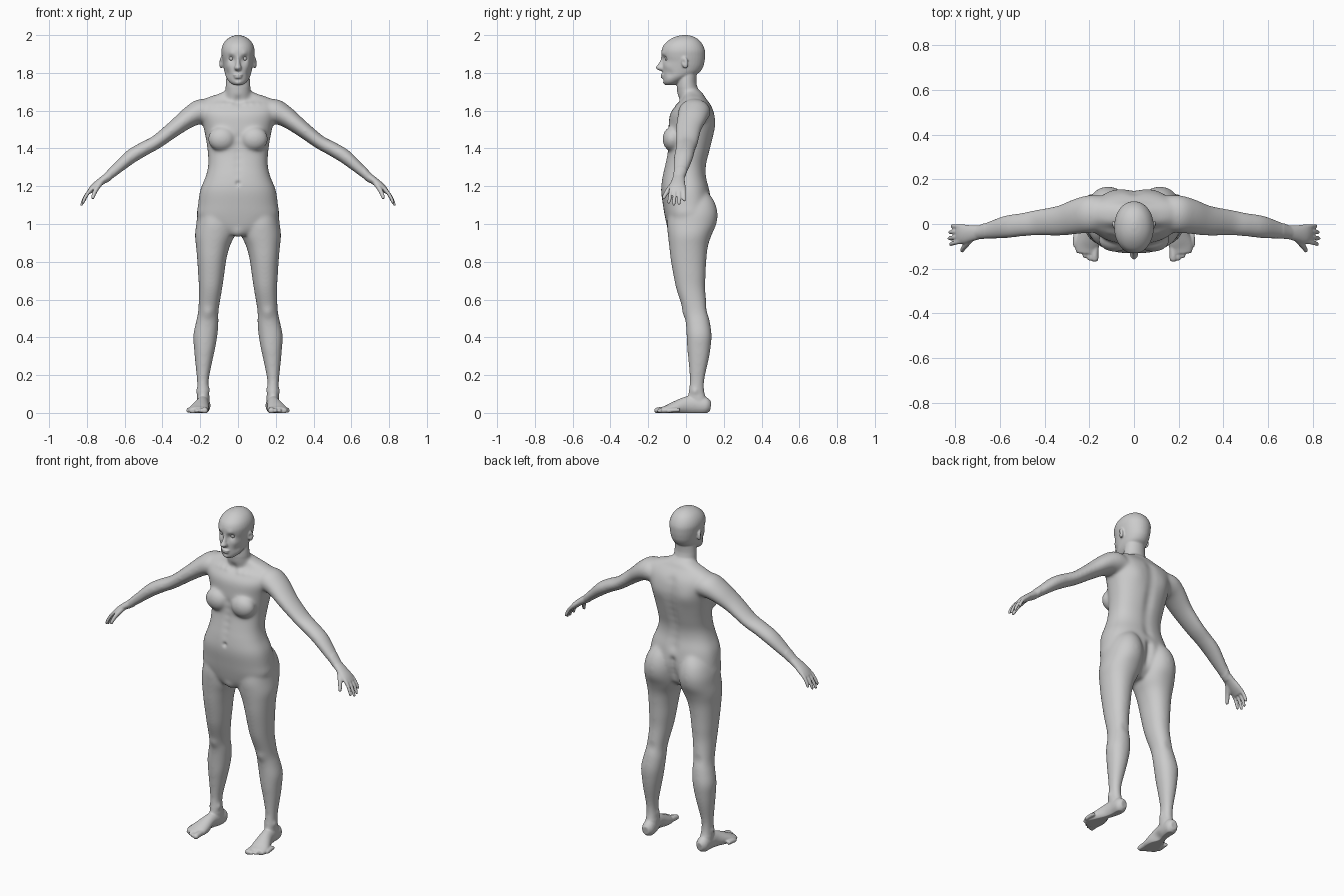
import bpy, bmesh
from math import cos, sin, pi
from mathutils import Vector, Matrix, kdtree

bm = bmesh.new()


def spline(rows, steps=4):
    """Catmull-Rom interpolation of rows of numbers."""
    out = []
    for i in range(len(rows) - 1):
        p = [Vector(rows[max(0, min(len(rows) - 1, i + k))]) for k in (-1, 0, 1, 2)]
        for s in range(steps):
            t = s / steps
            out.append(p[1] + 0.5 * t * (p[2] - p[0] + t * (2 * p[0] - 5 * p[1] + 4 * p[2] - p[3]
                       + t * (3 * (p[1] - p[2]) + p[3] - p[0]))))
    return out + [Vector(rows[-1])]


def skin(rings):
    """Closed surface through rings of points."""
    vs = [[bm.verts.new(p) for p in r] for r in rings]
    n = len(vs[0])
    for a, b in zip(vs, vs[1:]):
        for i in range(n):
            bm.faces.new((a[i], a[(i + 1) % n], b[(i + 1) % n], b[i]))
    bm.faces.new(vs[0][::-1])
    bm.faces.new(vs[-1])


def spow(v, e):
    return (1 if v >= 0 else -1) * abs(v) ** e


def stack(rows, side=1, power=2.0, n=36):
    """Horizontal rings: z, centre x, half width, front y, back y."""
    rings = []
    for z, cx, hw, yf, yb in spline(rows):
        rings.append([(side * (cx + hw * spow(cos(2 * pi * i / n), 2 / power)),
                       (yf + yb) / 2 + (yb - yf) / 2 * spow(sin(2 * pi * i / n), 2 / power), z)
                      for i in range(n)])
    skin(rings)


def tube(rows, side=1, hint=(0, 1, 0), n=24):
    """Elliptical tube: x, y, z, radius along hint, radius across."""
    rows = spline(rows)
    rings = []
    for k, r in enumerate(rows):
        a, b = rows[max(k - 1, 0)], rows[min(k + 1, len(rows) - 1)]
        t = Vector(b[:3]) - Vector(a[:3])
        t.normalize()
        u = Vector(hint) - t * t.dot(Vector(hint))
        u.normalize()
        w = t.cross(u)
        pts = [Vector(r[:3]) + u * r[3] * cos(2 * pi * i / n) + w * r[4] * sin(2 * pi * i / n)
               for i in range(n)]
        rings.append([(side * p.x, p.y, p.z) for p in pts])
    skin(rings)


def blob(c, s, rx=0.0, rz=0.0):
    m = (Matrix.Translation(c) @ Matrix.Rotation(rz, 4, 'Z') @ Matrix.Rotation(rx, 4, 'X')
         @ Matrix.Diagonal((*s, 1)))
    bmesh.ops.create_uvsphere(bm, u_segments=24, v_segments=16, radius=1, matrix=m)


# torso
stack([(.94, 0, .07, -.08, .06), (.98, 0, .16, -.098, .10), (1.04, 0, .215, -.112, .125),
       (1.10, 0, .212, -.122, .135), (1.18, 0, .20, -.132, .125), (1.25, 0, .172, -.125, .108),
       (1.31, 0, .158, -.112, .108), (1.38, 0, .16, -.098, .125), (1.45, 0, .17, -.095, .142),
       (1.52, 0, .185, -.092, .153), (1.58, 0, .205, -.085, .15), (1.62, 0, .212, -.06, .138),
       (1.65, 0, .20, -.03, .118), (1.672, 0, .155, -.015, .10), (1.69, 0, .10, -.015, .09),
       (1.71, 0, .06, -.01, .07)], power=2.4)
blob((0, -.065, .975), (.045, .035, .045))

# neck
stack([(1.62, 0, .08, -.03, .11), (1.67, 0, .073, -.042, .09), (1.70, 0, .067, -.048, .07),
       (1.75, 0, .064, -.048, .055), (1.82, 0, .058, -.04, .06)])

# head
stack([(1.735, 0, .022, -.108, -.06), (1.75, 0, .044, -.119, -.03), (1.775, 0, .062, -.122, .02),
       (1.80, 0, .07, -.124, .068), (1.83, 0, .076, -.124, .09), (1.86, 0, .081, -.122, .098),
       (1.89, 0, .086, -.129, .101), (1.92, 0, .088, -.129, .10), (1.95, 0, .08, -.116, .088),
       (1.975, 0, .062, -.088, .068), (1.992, 0, .036, -.055, .04), (2.0, 0, .01, -.02, .01)], power=2.1)

# nose and lips
stack([(1.897, 0, .010, -.131, -.1), (1.87, 0, .010, -.135, -.1), (1.845, 0, .013, -.149, -.1),
       (1.828, 0, .019, -.160, -.1), (1.816, 0, .016, -.150, -.1), (1.811, 0, .008, -.135, -.1)], n=24)
blob((0, -.119, 1.789), (.026, .017, .007))
blob((0, -.118, 1.776), (.022, .017, .007))

for s in (1, -1):
    # breast and ear
    blob((s * .085, -.072, 1.45), (.074, .053, .066))
    blob((s * .088, -.006, 1.855), (.010, .019, .032), rx=.2, rz=s * -.35)
    # leg
    stack([(.04, .183, .035, .02, .122), (.10, .184, .032, .012, .10), (.17, .186, .031, .02, .097),
           (.28, .181, .047, .012, .12), (.34, .177, .056, .006, .13), (.41, .173, .064, .003, .136),
           (.48, .163, .06, -.002, .127), (.54, .157, .054, -.014, .115), (.65, .146, .061, -.05, .102),
           (.73, .142, .069, -.067, .104), (.81, .139, .077, -.081, .108), (.88, .133, .089, -.089, .116),
           (.94, .123, .105, -.096, .135), (1.0, .118, .103, -.10, .161), (1.06, .115, .098, -.09, .167),
           (1.12, .11, .08, -.06, .15), (1.17, .10, .05, -.02, .115)], s, 2.15)
    # foot and toes
    tube([(.18, .13, .035, .02, .025), (.182, .105, .038, .036, .044), (.185, .05, .043, .035, .05),
          (.19, 0, .038, .038, .047), (.202, -.06, .024, .050, .036), (.211, -.10, .015, .054, .026),
          (.212, -.13, .012, .045, .018)], s, (1, 0, 0))
    for i in range(5):
        x, y, r = .176 + .0215 * i, -.168 + .004 * i * i, .017 if i == 0 else .0115
        tube([(x - .002, y + .07, .016, r, r), (x, y + .03, .014, r, r), (x, y + .009, .011, r, r * .9),
              (x, y, .009, r * .5, r * .4)], s, (1, 0, 0), 14)
    # arm
    tube([(.13, .05, 1.585, .075, .055), (.19, .045, 1.595, .085, .068), (.25, .035, 1.57, .08, .056),
          (.33, .015, 1.511, .069, .044), (.43, .006, 1.435, .059, .037), (.5, -.003, 1.397, .053, .038),
          (.565, -.012, 1.358, .052, .038), (.63, -.025, 1.303, .043, .031),
          (.69, -.037, 1.25, .031, .024), (.71, -.04, 1.235, .03, .022)], s)
    # palm and fingers
    tube([(.685, -.036, 1.254, .03, .022), (.73, -.042, 1.222, .037, .02),
          (.765, -.045, 1.193, .044, .018), (.79, -.045, 1.168, .041, .012)], s)
    for y0, y1, ln in ((-.078, -.092, .93), (-.056, -.065, 1.06), (-.034, -.037, 1.0), (-.012, -.009, .8)):
        k = Vector((.772, y0, 1.188))
        rows = []
        for f, r in ((0, .0105), (.35, .0098), (.7, .0092), (.93, .008), (1, .004)):
            rows.append((k.x + ln * (.078 * f - .024 * f * f), y0 + (y1 - y0) * f,
                         k.z - ln * (.065 * f + .022 * f * f), r, r))
        tube(rows, s, n=14)
    tube([(.725, -.06, 1.22, .016, .014), (.748, -.088, 1.188, .014, .013), (.762, -.107, 1.16, .0115, .011),
          (.769, -.119, 1.138, .0095, .009), (.771, -.122, 1.132, .004, .004)], s, n=14)

# fuse all parts into one skin
bmesh.ops.recalc_face_normals(bm, faces=bm.faces)
mesh = bpy.data.meshes.new("body")
bm.to_mesh(mesh)
bm.free()
body = bpy.data.objects.new("body", mesh)
bpy.context.collection.objects.link(body)
mod = body.modifiers.new("fuse", 'REMESH')
mod.mode = 'VOXEL'
mod.voxel_size = .0049
fused = bpy.data.meshes.new_from_object(body.evaluated_get(bpy.context.evaluated_depsgraph_get()))
body.modifiers.clear()
body.data = fused

# blend the joints, lightly on face, hands and feet
bm = bmesh.new()
bm.from_mesh(fused)
soft = [v for v in bm.verts if abs(v.co.x) < .67 and .09 < v.co.z < 1.72]
for verts, times in ((soft, 28), (list(bm.verts), 2)):
    for _ in range(times):
        bmesh.ops.smooth_vert(bm, verts=verts, factor=.5, use_axis_x=True, use_axis_y=True, use_axis_z=True)

# sculpt strokes: centre, radius, push
strokes = [((.035, -.115, 1.877), .017, (0, .013, 0)),       # eye socket
           ((.034, -.12, 1.901), .016, (0, -.004, 0)),       # brow
           ((.05, -.10, 1.838), .025, (.002, -.004, 0)),     # cheekbone
           ((.055, -.085, 1.795), .022, (-.003, .003, 0)),   # hollow cheek
           ((0, -.125, 1.762), .012, (0, .004, 0)),          # under lip
           ((0, -.118, 1.745), .016, (0, -.004, 0)),         # chin
           ((.093, -.012, 1.857), .011, (-.006, 0, 0)),      # ear hollow
           ((0, -.13, 1.215), .013, (0, .009, 0)),           # navel
           ((0, -.05, 1.655), .022, (0, .008, 0)),           # throat notch
           ((.158, -.012, .53), .03, (0, -.007, 0)),         # kneecap
           ((.157, .115, .545), .03, (0, -.005, 0)),         # back of knee
           ((.10, .15, 1.53), .06, (0, .008, 0)),            # shoulder blade
           ((.216, .045, .115), .018, (.006, 0, 0)),         # outer ankle
           ((.152, .04, .125), .018, (-.006, 0, 0)),         # inner ankle
           ((.15, .0, .0), .035, (.014, 0, .008))]           # arch
strokes += [((.04 + .035 * i, -.045, 1.638 + .004 * i), .018, (0, -.005, .001)) for i in range(5)]  # collarbone
strokes += [((0, .13, 1.2 + .045 * i), .03, (0, -.008, 0)) for i in range(10)]   # spine groove
strokes += [((0, -.105, 1.26 + .04 * i), .022, (0, .004, 0)) for i in range(6)]  # belly line
strokes += [((0, .13, .97 + .03 * i), .022, (0, -.012, 0)) for i in range(6)]    # seat cleft
bm.verts.ensure_lookup_table()
tree = kdtree.KDTree(len(bm.verts))
for v in bm.verts:
    tree.insert(v.co, v.index)
tree.balance()
for c, r, push in strokes:
    for s in ((1, -1) if c[0] else (1,)):
        for _, i, d in tree.find_range((s * c[0], c[1], c[2]), 2.4 * r):
            f = 2.718 ** (-(d / r) ** 2)
            bm.verts[i].co += Vector((s * push[0], push[1], push[2])) * f

# flat soles
for v in bm.verts:
    v.co.z = max(v.co.z, 0)
bm.to_mesh(fused)
bm.free()
fused.shade_smooth()

# eyes
for s, label in ((1, "left"), (-1, "right")):
    bpy.ops.mesh.primitive_uv_sphere_add(segments=24, ring_count=16, radius=.0135, location=(s * .035, -.0985, 1.877))
    eye = bpy.context.object
    eye.name = "eye_" + label
    eye.data.shade_smooth()
